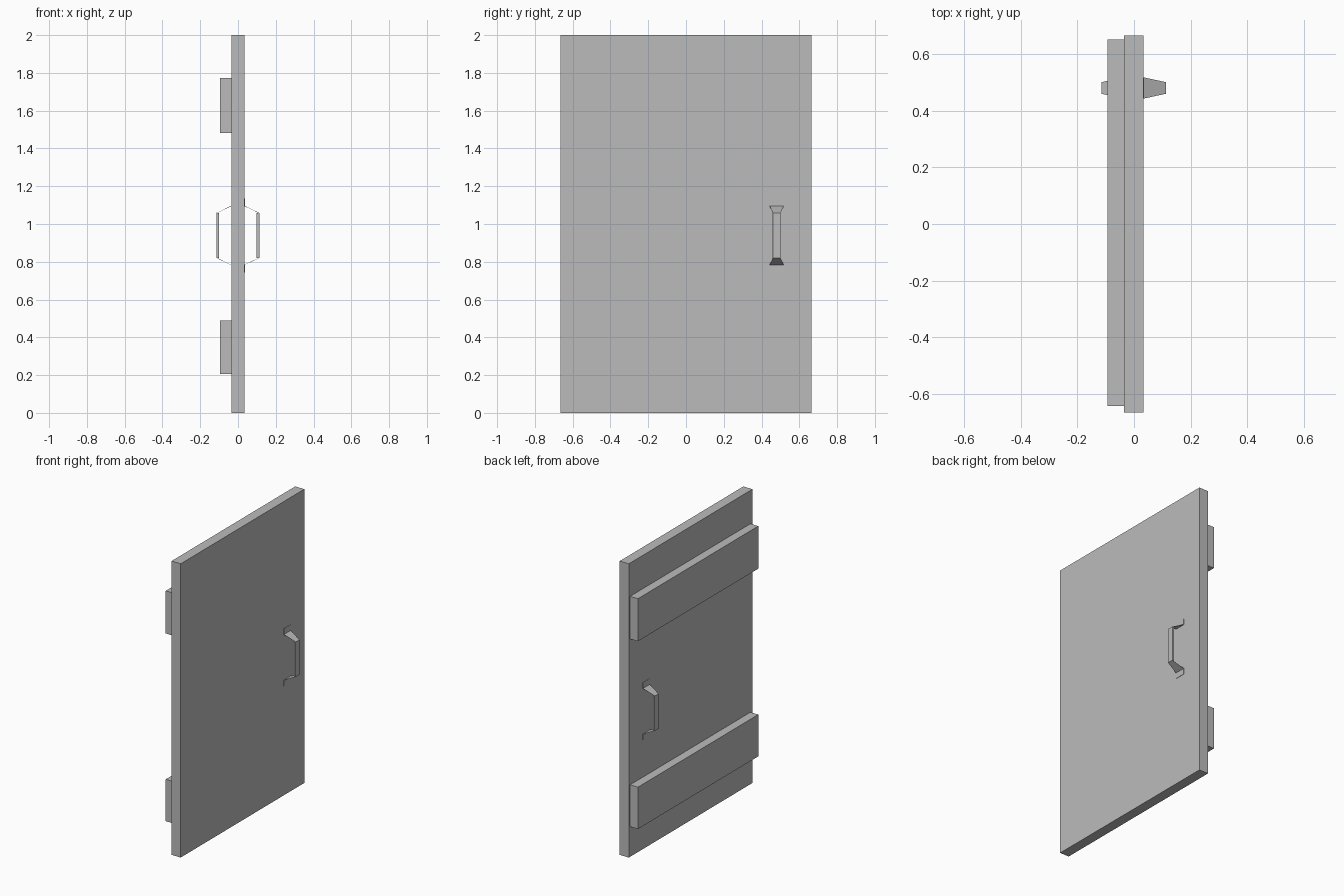
import bpy
import bmesh

cube = bpy.data.objects.get("Cube")
if cube:
    bpy.data.objects.remove(cube, do_unlink=True)

GREY = (0.5, 0.5, 0.5, 1)
grey = bpy.data.materials.new("plain grey")
grey.use_nodes = True
grey.diffuse_color = GREY
grey.node_tree.nodes["Principled BSDF"].inputs["Base Color"].default_value = GREY


def finish(name, bm):
    bmesh.ops.recalc_face_normals(bm, faces=bm.faces)
    mesh = bpy.data.meshes.new(name)
    bm.to_mesh(mesh)
    bm.free()
    mesh.materials.append(grey)
    obj = bpy.data.objects.new(name, mesh)
    bpy.context.collection.objects.link(obj)
    return obj


def box(name, x, y, z):
    bm = bmesh.new()
    bmesh.ops.create_cube(bm, size=1)
    for v in bm.verts:
        v.co = [(a + b) / 2 + c * (b - a) for (a, b), c in zip((x, y, z), v.co)]
    return finish(name, bm)


def handle(name, side):
    # Bent strip: tab, flared arm, grip, flared arm, tab as (x, z, half width)
    upper = [(0.036, 1.135, 0.037), (0.036, 1.095, 0.037), (0.113, 1.058, 0.02)]
    middle = 0.942
    path = upper + [(x, 2 * middle - z - 0.005, w) for x, z, w in reversed(upper)]
    bm = bmesh.new()
    rows = [[bm.verts.new((side * x - 0.001, 0.48 + s * w, z)) for s in (-1, 1)]
            for x, z, w in path]
    for a, b in zip(rows, rows[1:]):
        bm.faces.new((a[0], a[1], b[1], b[0]))
    # Folded lips along both edges of the grip
    for i in (0, 1):
        top, low = rows[2][i], rows[3][i]
        lip = [bm.verts.new((v.co.x - side * 0.013, v.co.y, v.co.z)) for v in (low, top)]
        bm.faces.new((top, low, *lip))
    obj = finish(name, bm)
    sheet = obj.modifiers.new("sheet thickness", "SOLIDIFY")
    sheet.thickness = 0.002
    sheet.offset = 0


# Door panel and the two rails across its rear face
box("door_panel", (-0.035, 0.034), (-0.665, 0.665), (0, 2))
box("lower_rail", (-0.094, -0.035), (-0.643, 0.651), (0.205, 0.49))
box("upper_rail", (-0.094, -0.035), (-0.643, 0.651), (1.483, 1.773))

# Matching pull handles on both faces
handle("left_handle", 1)
handle("right_handle", -1)
